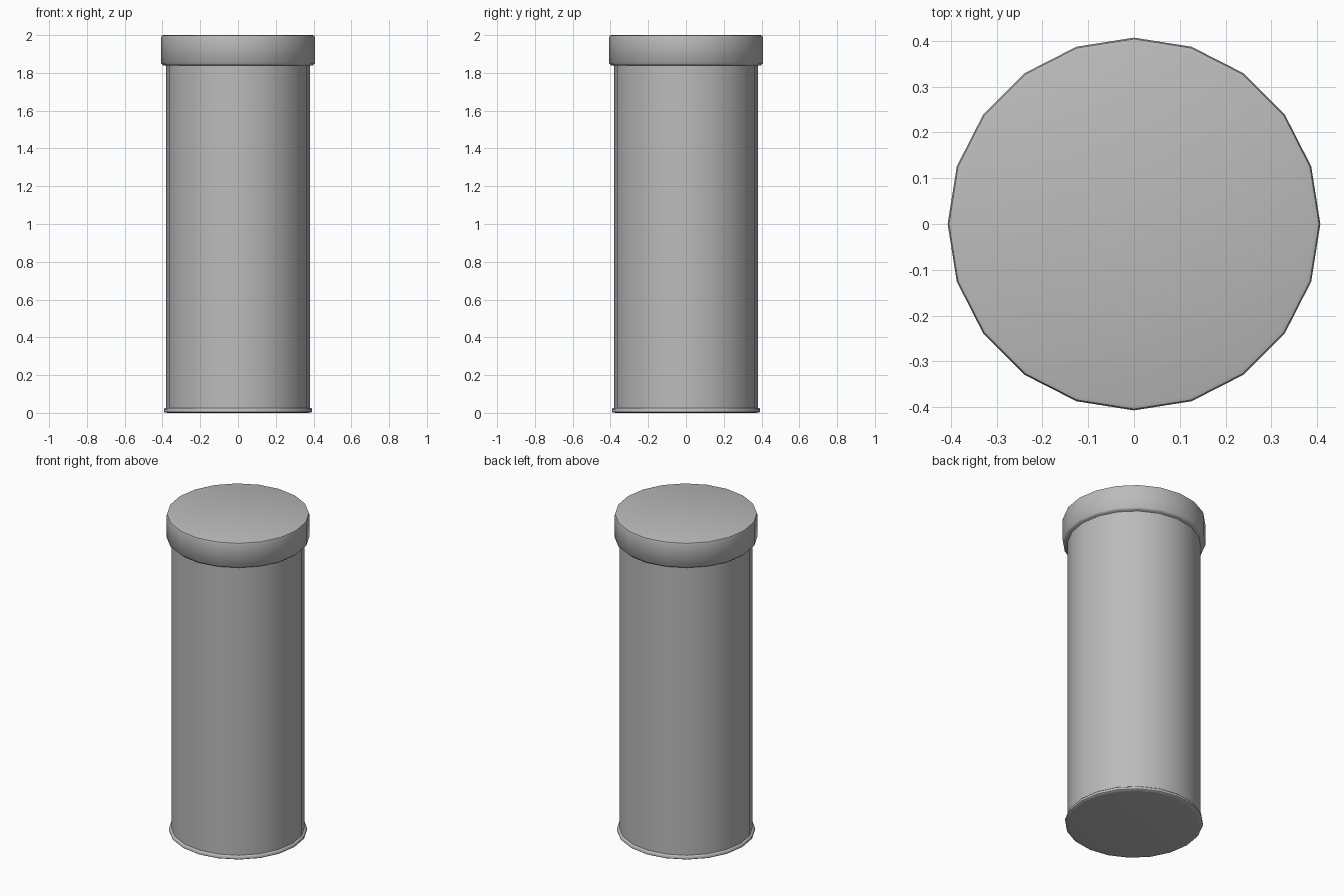
import bpy
import bmesh
import math

SIDES = 20

cube = bpy.data.objects.get("Cube")
if cube:
    bpy.data.objects.remove(cube, do_unlink=True)

# Single flat grey
grey = bpy.data.materials.new("grey metal")
grey.use_nodes = True
colour = (0.5, 0.5, 0.5, 1)
grey.diffuse_color = colour
grey.node_tree.nodes["Principled BSDF"].inputs["Base Color"].default_value = colour


def lathe(name, profile):
    """Closed solid turned around z from (radius, height) points, bottom to top."""
    bm = bmesh.new()
    rings = []
    for r, z in profile:
        angles = [math.tau * i / SIDES for i in range(SIDES)]
        rings.append([bm.verts.new((r * math.cos(a), r * math.sin(a), z)) for a in angles])
    for low, high in zip(rings, rings[1:]):
        for i in range(SIDES):
            j = (i + 1) % SIDES
            bm.faces.new((low[i], low[j], high[j], high[i]))
    bm.faces.new(reversed(rings[0]))
    bm.faces.new(rings[-1])
    mesh = bpy.data.meshes.new(name)
    bm.to_mesh(mesh)
    bm.free()
    mesh.materials.append(grey)
    obj = bpy.data.objects.new(name, mesh)
    bpy.context.collection.objects.link(obj)
    bpy.ops.object.select_all(action="DESELECT")
    obj.select_set(True)
    bpy.context.view_layer.objects.active = obj
    bpy.ops.object.shade_smooth_by_angle(angle=math.radians(50))
    return obj


# Tall cylindrical body
lathe("body", [(0.38, 0.01), (0.38, 1.9)])

# Thin rolled rim around the foot
lathe("base_rim", [(0.37, 0), (0.388, 0.002), (0.393, 0.006), (0.393, 0.02), (0.388, 0.025)])

# Overhanging lid with softened edges
lathe("lid", [(0.397, 1.84), (0.407, 1.85), (0.407, 1.988), (0.404, 1.997), (0.395, 2)])
